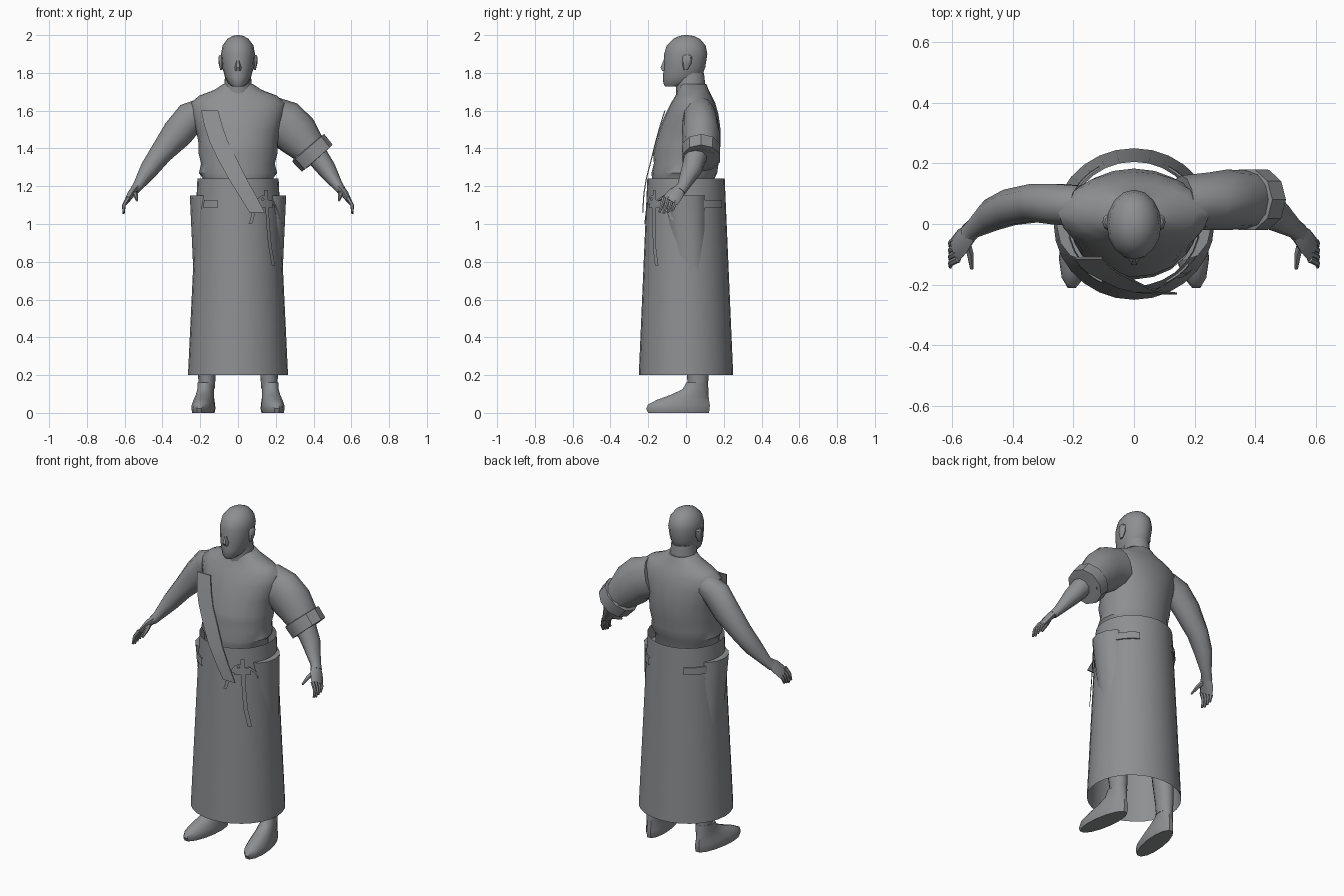
import bpy, bmesh, math
from mathutils import Vector

if "Cube" in bpy.data.objects:
    bpy.data.objects.remove(bpy.data.objects["Cube"])

grey = bpy.data.materials.new("plain grey")
grey.use_nodes = True
COLOR = (0.27, 0.275, 0.285, 1)
grey.diffuse_color = COLOR
grey.node_tree.nodes["Principled BSDF"].inputs["Base Color"].default_value = COLOR


def skin(name, rings, closed=True, caps=True, angle=40):
    """Bridge a list of point rings into one shaded object."""
    bm = bmesh.new()
    rows = [[bm.verts.new(p) for p in ring] for ring in rings]
    n = len(rows[0])
    for a, b in zip(rows, rows[1:]):
        for i in range(n if closed else n - 1):
            j = (i + 1) % n
            bm.faces.new((a[i], a[j], b[j], b[i]))
    if caps:
        bm.faces.new(rows[0])
        bm.faces.new(rows[-1])
    bmesh.ops.recalc_face_normals(bm, faces=bm.faces)
    mesh = bpy.data.meshes.new(name)
    bm.to_mesh(mesh)
    bm.free()
    mesh.materials.append(grey)
    obj = bpy.data.objects.new(name, mesh)
    bpy.context.collection.objects.link(obj)
    bpy.ops.object.select_all(action='DESELECT')
    obj.select_set(True)
    bpy.context.view_layer.objects.active = obj
    bpy.ops.object.shade_smooth_by_angle(angle=math.radians(angle))
    return obj


def circle(n):
    return [(math.cos(2 * math.pi * i / n), math.sin(2 * math.pi * i / n)) for i in range(n)]


def stack(name, sections, n=16, x=0, splay=0, caps=True, angle=40):
    """Loft of level ellipses: (z, half width, front y, back y)."""
    rings = []
    for z, rx, y0, y1 in sections:
        cy, ry = (y0 + y1) / 2, (y1 - y0) / 2
        rings.append([(x + rx * c + splay * (cy + ry * s), cy + ry * s, z) for c, s in circle(n)])
    return skin(name, rings, caps=caps, angle=angle)


def tube(name, path, side=1, n=10, angle=50):
    """Tube along (x, y, z, radius across, radius in depth); x is mirrored by side."""
    pts = [Vector((side * p[0], p[1], p[2])) for p in path]
    rings = []
    for i, p in enumerate(pts):
        d = (pts[min(i + 1, len(pts) - 1)] - pts[max(i - 1, 0)]).normalized()
        u = d.cross(Vector((0, 1, 0))).normalized()
        v = u.cross(d)
        rings.append([p + u * path[i][3] * c + v * path[i][4] * s for c, s in circle(n)])
    return skin(name, rings, angle=angle)


def skirt_point(angle, z, lift=0.0):
    """Point on the skirt wall, with angle 0 at the front."""
    t = (1.24 - z) / 1.04
    rx, ry = 0.215 + 0.05 * t + lift, 0.205 + 0.045 * t + lift
    return Vector((rx * math.sin(angle), -ry * math.cos(angle), z))


# Body
stack("shirt_torso", [
    (1.12, .18, -.165, .14), (1.24, .185, -.18, .15), (1.27, .207, -.183, .165),
    (1.32, .195, -.17, .172), (1.38, .21, -.175, .178), (1.42, .208, -.165, .183),
    (1.50, .222, -.142, .183), (1.58, .245, -.11, .172), (1.64, .25, -.08, .155),
    (1.68, .205, -.055, .135), (1.71, .125, -.045, .12), (1.74, .08, -.04, .108)], n=20)
stack("neck", [(1.66, .085, -.05, .11), (1.74, .072, -.055, .102), (1.80, .068, -.06, .095)])
stack("head", [
    (1.727, .03, -.11, -.02), (1.745, .052, -.12, .04), (1.78, .07, -.122, .085),
    (1.83, .083, -.118, .102), (1.90, .09, -.116, .113), (1.945, .082, -.102, .104),
    (1.98, .056, -.068, .074), (1.995, .03, -.036, .042), (2.0, .008, -.008, .012)])
stack("nose", [(1.81, .017, -.128, -.09), (1.828, .018, -.138, -.09), (1.875, .008, -.118, -.09)], n=6)
for side, word in ((1, "left"), (-1, "right")):
    stack(word + "_ear", [(1.815, .006, -.012, .008), (1.85, .015, -.02, .028),
                          (1.885, .016, -.018, .032), (1.895, .008, -.008, .022)], n=8, x=side * .088)

# Arms and hands
for side, word in ((1, "left"), (-1, "right")):
    tube(word + "_arm", [
        (.18, .06, 1.60, .07, .07), (.25, .065, 1.565, .085, .07), (.32, .07, 1.48, .083, .066),
        (.41, .055, 1.372, .06, .062), (.47, .03, 1.29, .05, .055),
        (.53, -.015, 1.20, .028, .033), (.55, -.035, 1.175, .024, .035)], side)
    tube(word + "_palm", [
        (.54, -.03, 1.19, .022, .03), (.565, -.055, 1.16, .02, .045),
        (.59, -.085, 1.12, .013, .045)], side, n=8)
    for k in range(4):
        y = -.05 - .022 * k
        tip = 1.055 + .006 * abs(k - 2)
        tube(word + "_finger_%d" % (k + 1), [
            (.58, y, 1.14, .011, .012), (.604, y - .012, 1.10, .01, .011),
            (.606, y - .025, tip, .006, .007)], side, n=6)
    tube(word + "_thumb", [
        (.555, -.05, 1.175, .016, .016), (.54, -.10, 1.15, .012, .013),
        (.535, -.148, 1.125, .006, .007)], side, n=6)

# Left sleeve with rolled cuff
tube("left_sleeve", [
    (.16, .07, 1.56, .12, .09), (.25, .075, 1.53, .125, .095), (.31, .08, 1.475, .12, .10),
    (.385, .08, 1.39, .09, .095)], n=12)
tube("left_cuff", [
    (.368, .08, 1.408, .09, .09), (.372, .08, 1.403, .112, .105), (.42, .08, 1.348, .108, .104),
    (.422, .08, 1.346, .08, .085), (.40, .08, 1.37, .07, .075)], n=10, angle=35)

# Legs and shoes
for side, word in ((1, "left"), (-1, "right")):
    stack(word + "_trouser_leg", [(.13, .042, .01, .115), (.2, .047, .005, .12),
                                  (.5, .06, -.04, .11), (1.15, .09, -.12, .11)],
          n=12, x=side * .165)
    stack(word + "_shoe", [
        (0, .055, -.205, .125), (.022, .06, -.215, .13), (.045, .058, -.205, .13),
        (.07, .052, -.155, .125), (.095, .047, -.085, .122), (.125, .044, -.02, .12),
        (.16, .045, .0, .118)], n=14, x=side * .178, splay=-.13 * side)

# Long open skirt
steps = 28
skin("long_skirt", [[skirt_point(2 * math.pi * i / steps, z) for i in range(steps)]
                    for z in (.2, .55, .9, 1.24)], caps=False)


# Waistband tabs lying on the skirt
def tab(name, start, end):
    angles = [math.radians(start + (end - start) * i / 6) for i in range(7)]
    skin(name, [[skirt_point(a, z, lift) for a in angles]
                for z, lift in ((1.085, .002), (1.085, .009), (1.127, .009), (1.127, .002))],
         closed=False, caps=False, angle=30)


tab("right_front_tab", -52, -28)
tab("left_front_tab", 28, 52)
tab("right_back_tab", -150, -98)
tab("left_back_tab", 98, 150)


# Flat ribbons: (x left, x right, y, z)
def ribbon(name, rows, thick=.006):
    skin(name, [[(a, y, z), (b, y, z), (b, y + thick, z), (a, y + thick, z)]
                for a, b, y, z in rows], angle=30)


ribbon("chest_strap", [
    (-.195, -.105, -.115, 1.60), (-.178, -.083, -.14, 1.52), (-.152, -.055, -.162, 1.44),
    (-.105, -.005, -.187, 1.34), (-.05, .045, -.213, 1.24), (.0, .09, -.226, 1.16),
    (.062, .142, -.232, 1.06)])


# Tie cords following the skirt: (angle, z)
def cord(name, path, width):
    left, right = [], []
    for deg, z in path:
        a = math.radians(deg)
        left.append(skirt_point(a - width, z, .012))
        right.append(skirt_point(a + width, z, .012))
    skin(name, [left, right], closed=False, caps=False)


cord("long_tie", [(40, 1.18), (41, 1.08), (42, .98), (44, .88), (49, .78)], .05)
cord("short_tie", [(40, 1.13), (52, 1.12), (62, 1.08), (72, 1.02)], .04)
cord("small_tie", [(21, 1.08), (19, 1.04), (16, 1.0)], .04)
cord("tie_loop", [(25, 1.10), (31, 1.14), (36, 1.15), (41, 1.12)], .05)
